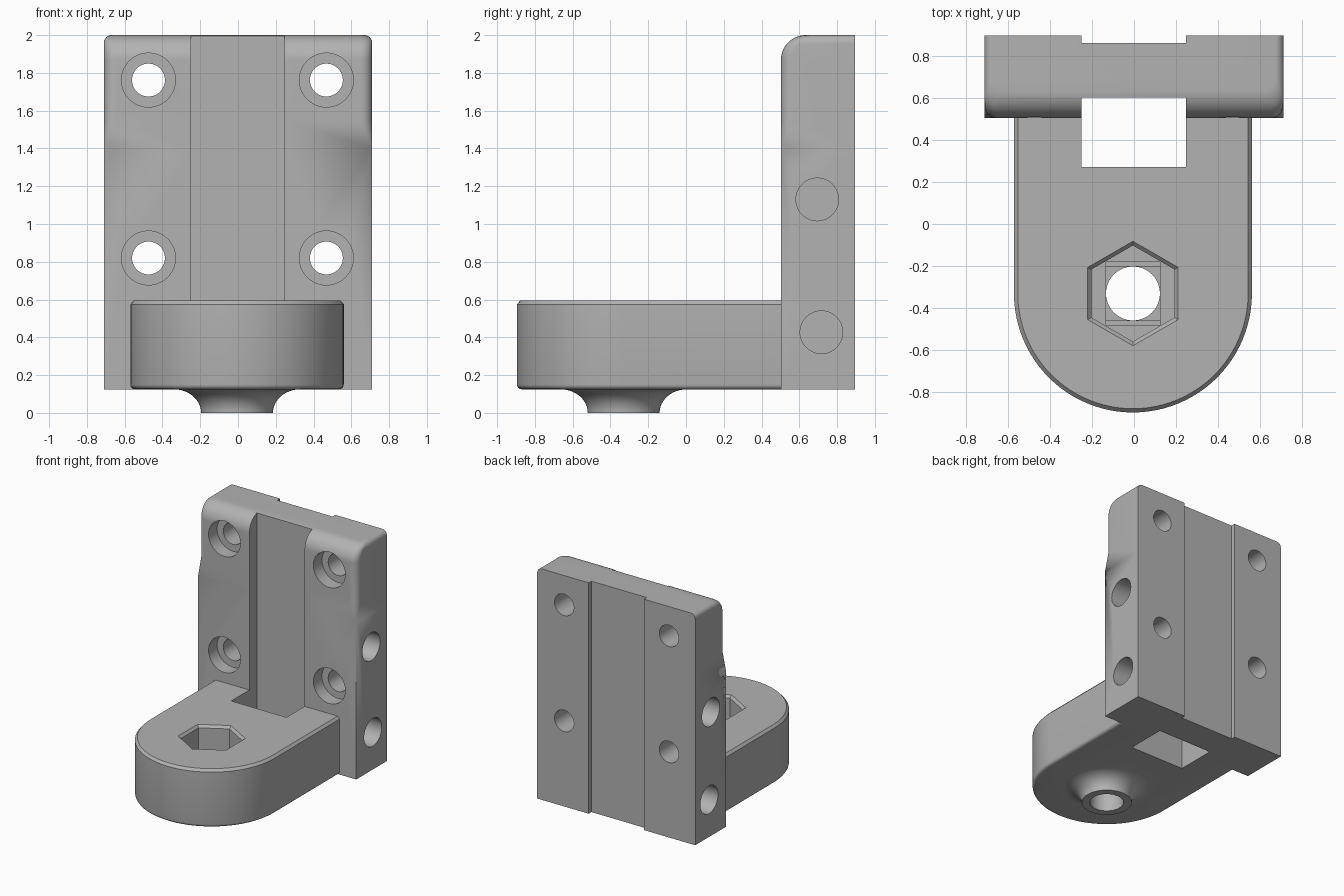
import bpy, bmesh
from math import pi, sin, cos, sqrt
from mathutils import Matrix

old = bpy.data.objects.get("Cube")
if old:
    bpy.data.objects.remove(old)

# One plain grey for everything
grey = bpy.data.materials.new("plain grey")
grey.use_nodes = True
grey.diffuse_color = (0.45, 0.45, 0.45, 1)
grey.node_tree.nodes["Principled BSDF"].inputs["Base Color"].default_value = grey.diffuse_color

CX, CY = -0.005, -0.33      # centre of the pivot hole
BASE, TOP = 0.125, 2.0      # plate bottom and top
FRONT, BACK = 0.503, 0.895  # plate faces
HALF = 0.71                 # plate half width


def finish(name, bm):
    bmesh.ops.recalc_face_normals(bm, faces=bm.faces)
    mesh = bpy.data.meshes.new(name)
    bm.to_mesh(mesh)
    bm.free()
    mesh.materials.append(grey)
    ob = bpy.data.objects.new(name, mesh)
    bpy.context.collection.objects.link(ob)
    return ob


def loft(name, rings):
    """Closed solid through matching rings of points."""
    bm = bmesh.new()
    loops = [[bm.verts.new(p) for p in ring] for ring in rings]
    n = len(loops[0])
    for a, b in zip(loops, loops[1:]):
        for i in range(n):
            j = (i + 1) % n
            bm.faces.new((a[i], a[j], b[j], b[i]))
    bm.faces.new(loops[0])
    bm.faces.new(loops[-1])
    bmesh.ops.remove_doubles(bm, verts=bm.verts, dist=1e-5)
    return finish(name, bm)


def box(name, x, y, z):
    return loft(name, [[(x[0], y[0], h), (x[1], y[0], h), (x[1], y[1], h), (x[0], y[1], h)] for h in z])


def rod(name, centre, radius, length, axis):
    bm = bmesh.new()
    turn = Matrix.Rotation(pi / 2, 4, axis) if axis != "Z" else Matrix()
    bmesh.ops.create_cone(bm, cap_ends=True, segments=48, radius1=radius, radius2=radius,
                          depth=length, matrix=Matrix.Translation(centre) @ turn)
    return finish(name, bm)


def circle(r, z, n=64, start=0.0):
    return [(CX + r * cos(start + 2 * pi * i / n), CY + r * sin(start + 2 * pi * i / n), z) for i in range(n)]


def combine(target, other, operation="DIFFERENCE"):
    mod = target.modifiers.new("boolean", "BOOLEAN")
    mod.operation, mod.solver, mod.object = operation, "EXACT", other
    bpy.context.view_layer.objects.active = target
    bpy.ops.object.modifier_apply(modifier=mod.name)
    bpy.data.objects.remove(other)


# Upright plate: rounded top, front corners that fade to sharp lower down
def plate_ring(z):
    big, small = 0.13, 0.04
    up = max(0, z - (TOP - big))
    f = FRONT + big - sqrt(max(0, big ** 2 - up ** 2))
    up = max(0, z - (TOP - small))
    w = HALF - small + sqrt(max(0, small ** 2 - up ** 2))
    r = 0.06 * min(1, max(0, (z - 1.4) / 0.15))
    arc = [(w - r + r * cos(a), f + r - r * sin(a)) for a in (i * pi / 12 for i in range(7))]
    half = [(w, BACK)] + arc
    return [(x, y, z) for x, y in half] + [(-x, y, z) for x, y in reversed(half)]


heights = [BASE, 1.4, 1.55] + [TOP - 0.13 + 0.13 * sin(i * pi / 24) for i in range(13)]
plate = loft("upright_plate", [plate_ring(z) for z in heights])
combine(plate, box("front_groove", (-0.25, 0.247), (0.27, 0.6), (0, 2.2)))
combine(plate, box("back_groove", (-0.25, 0.247), (0.86, 1), (0, 2.2)))

# Counterbored screw holes and blind side holes
for side in (-1, 1):
    for z in (0.82, 1.762):
        x = -0.003 + side * 0.471
        combine(plate, rod("screw_hole", (x, 0.7, z), 0.087, 1, "X"))
        combine(plate, rod("counterbore", (x, FRONT, z), 0.143, 0.22, "X"))
    for y, z in ((0.717, 0.427), (0.695, 1.13)):
        combine(plate, rod("side_hole", (side * HALF, y, z), 0.113, 0.6, "Y"))


# Round-ended foot with softened rims
def foot_ring(inset, z):
    r = 0.565 - inset
    arc = [(CX + r * cos(a), CY - r * sin(a), z) for a in (i * pi / 48 for i in range(49))]
    return [(CX + r, FRONT, z)] + arc + [(CX - r, FRONT, z)]


rim = [(0.025 * (1 - sin(a)), BASE + 0.025 * (1 - cos(a))) for a in (i * pi / 8 for i in range(5))]
foot = loft("pivot_foot", [foot_ring(i, z) for i, z in rim + [(0, 0.575), (0.018, 0.595)]])
combine(foot, box("foot_slot", (-0.25, 0.247), (0.27, 0.7), (0, 1)))

# Flared boss underneath
flare = [(0.335 - 0.145 * cos(a), BASE * sin(a)) for a in (i * pi / 24 for i in range(13))]
boss = loft("boss", [circle(r, z) for r, z in flare] + [circle(0.335, 0.2)])
combine(foot, boss, "UNION")

# Hexagonal nut pocket with stepped floor, and the pivot hole
pocket = [(0.228, 0.25), (0.228, 0.575), (0.248, 0.595), (0.248, 0.7)]
combine(foot, loft("nut_pocket", [circle(r, z, 6, pi / 2) for r, z in pocket]))
h = 0.129
combine(foot, box("pocket_step", (CX - h, CX + h), (CY - 0.15, CY + 0.15), (0.235, 0.3)))
combine(foot, box("pocket_square", (CX - h, CX + h), (CY - h, CY + h), (0.22, 0.3)))
combine(foot, rod("pivot_hole", (CX, CY, 0.1), 0.128, 0.6, "Z"))

# Smooth the curves, keep the edges crisp
for ob in (plate, foot):
    bpy.ops.object.select_all(action="DESELECT")
    ob.select_set(True)
    bpy.context.view_layer.objects.active = ob
    bpy.ops.object.shade_smooth_by_angle(angle=pi / 6)
